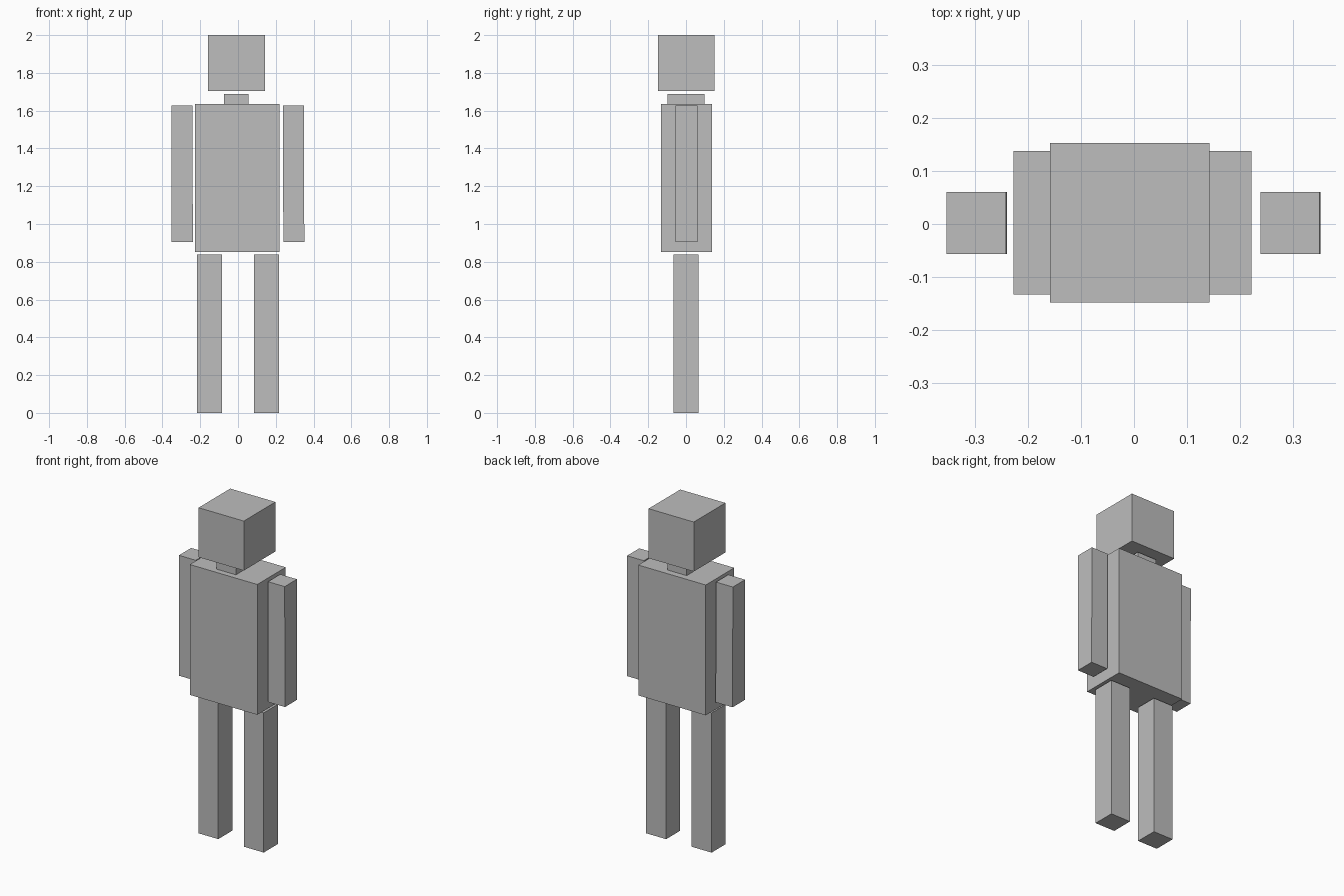
import bpy
import bmesh

default_cube = bpy.data.objects.get("Cube")
if default_cube:
    bpy.data.objects.remove(default_cube, do_unlink=True)

# Single plain grey
GREY = (0.51, 0.51, 0.51, 1.0)
grey = bpy.data.materials.new("plain_grey")
grey.use_nodes = True
grey.diffuse_color = GREY
grey.node_tree.nodes["Principled BSDF"].inputs["Base Color"].default_value = GREY


def box(name, x, y, z, lean=0.0):
    """Box from (min, max) ranges; lean shifts the top face along x."""
    bm = bmesh.new()
    bmesh.ops.create_cube(bm, size=1)
    for v in bm.verts:
        top = v.co.z > 0
        v.co.x = x[v.co.x > 0] + (lean if top else 0.0)
        v.co.y = y[v.co.y > 0]
        v.co.z = z[top]
    mesh = bpy.data.meshes.new(name)
    bm.to_mesh(mesh)
    bm.free()
    mesh.materials.append(grey)
    obj = bpy.data.objects.new(name, mesh)
    bpy.context.collection.objects.link(obj)
    return obj


# Head, neck and torso, set very slightly off centre
box("head", (-0.158, 0.142), (-0.148, 0.152), (1.703, 2.0))
box("neck", (-0.073, 0.055), (-0.098, 0.098), (1.635, 1.689))
box("torso", (-0.227, 0.221), (-0.133, 0.137), (0.853, 1.635))

# Arms, both leaning a hair toward -x at the top
for name, x in (("right_arm", (-0.351, -0.239)), ("left_arm", (0.240, 0.351))):
    box(name, x, (-0.056, 0.060), (0.905, 1.627), lean=-0.002)

# Legs
for name, x in (("right_leg", (-0.217, -0.085)), ("left_leg", (0.085, 0.217))):
    box(name, x, (-0.066, 0.067), (0.0, 0.838))
